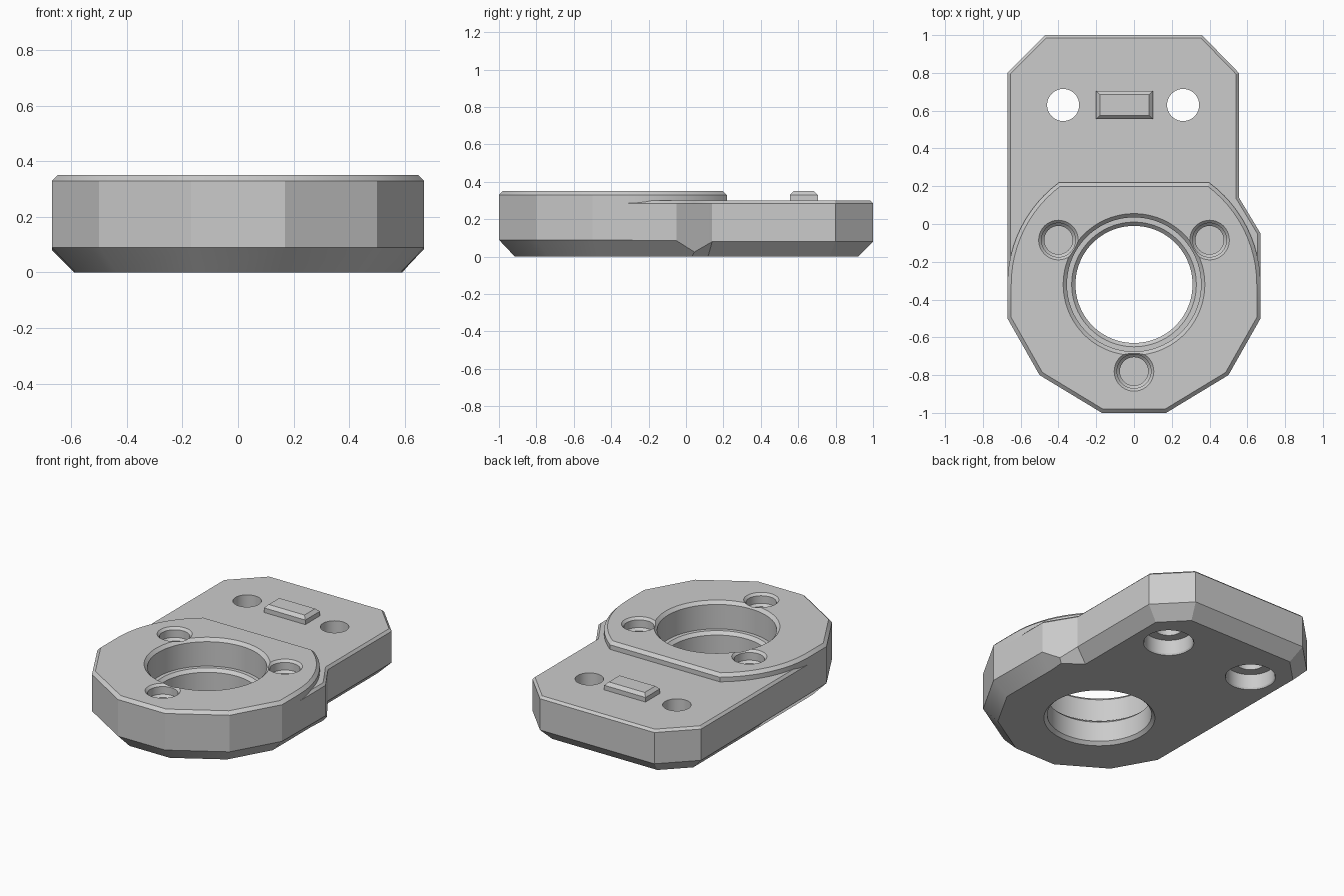
import bpy, bmesh, math
from mathutils import Vector

if "Cube" in bpy.data.objects:
    bpy.data.objects.remove(bpy.data.objects["Cube"])

GREY = 0.6
grey = bpy.data.materials.new("light_grey")
grey.use_nodes = True
grey.diffuse_color = (GREY, GREY, GREY, 1)
grey.node_tree.nodes["Principled BSDF"].inputs["Base Color"].default_value = (GREY, GREY, GREY, 1)


def inset(outline, amounts):
    """Mitred inward offset of a counter-clockwise outline, one amount per corner."""
    result = []
    n = len(outline)
    for i, d in enumerate(amounts):
        a, b, c = (Vector(outline[(i + k) % n]) for k in (-1, 0, 1))
        e, f = (b - a).normalized(), (c - b).normalized()
        n1, n2 = Vector((-e.y, e.x)), Vector((-f.y, f.x))
        result.append(b + (n1 + n2) * d / (1 + n1.dot(n2)))
    return result


def loft(name, rings):
    """Closed solid through rings of 3D points, listed from bottom to top."""
    bm = bmesh.new()
    loops = [[bm.verts.new(p) for p in ring] for ring in rings]
    n = len(loops[0])
    for low, high in zip(loops, loops[1:]):
        for i in range(n):
            j = (i + 1) % n
            bm.faces.new((low[i], low[j], high[j], high[i]))
    bm.faces.new(loops[0][::-1])
    bm.faces.new(loops[-1])
    bmesh.ops.recalc_face_normals(bm, faces=bm.faces)
    mesh = bpy.data.meshes.new(name)
    bm.to_mesh(mesh)
    bm.free()
    mesh.materials.append(grey)
    obj = bpy.data.objects.new(name, mesh)
    bpy.context.collection.objects.link(obj)
    return obj


def level(points, z):
    return [(p[0], p[1], z) for p in points]


def cutter(name, x, y, steps, sides=64):
    """Round stepped cutter from (radius, height) pairs."""
    turn = [math.tau * i / sides for i in range(sides)]
    obj = loft(name, [[(x + r * math.cos(t), y + r * math.sin(t), z) for t in turn]
                      for r, z in steps])
    obj.hide_render = True
    return obj


# Base plate: chamfered outline with a small step on one side
front = [(-0.67, -0.5), (-0.5, -0.8), (-0.17, -1), (0.17, -1), (0.5, -0.8), (0.67, -0.5)]
step = [(0.67, -0.05), (0.613, 0.045), (0.555, 0.14)]
rear = [(0.555, 0.8), (0.36, 1), (-0.47, 1), (-0.67, 0.8)]
outline = front + step + rear
n = len(outline)
depth = [0.09] * len(front) + [0.085, 0.025] + [0.08] * 5
base_plate = loft("base_plate", [
    level(inset(outline, [min(d, 0.085) for d in depth]), 0),
    [(p[0], p[1], d) for p, d in zip(outline, depth)],
    level(outline, 0.285),
    level(inset(outline, [0.015] * n), 0.30)])

# Raised flange: faceted front, rounded sides, flat back
CY, R = -0.32, 0.67
arc = [(R * math.cos(math.radians(a)), CY + R * math.sin(math.radians(a)))
       for a in [53.5 * i / 12 for i in range(13)]]
rim = front + arc + [(-x, y) for x, y in reversed(arc)]
flange = loft("raised_flange", [
    level(rim, 0.285),
    level(rim, 0.33),
    level(inset(rim, [0.02] * len(rim)), 0.35)])

# Cutters: stepped main bore, screw recesses and counterbored mounting holes
cutters = [cutter("bore_cutter", 0, CY, [
    (0.34, -0.01), (0.33, 0), (0.31, 0.02), (0.31, 0.15), (0.33, 0.17),
    (0.355, 0.17), (0.355, 0.33), (0.375, 0.35), (0.385, 0.36)], 96)]
for x, y in ((-0.4, -0.085), (0.4, -0.085), (0, -0.78)):
    cutters.append(cutter("screw_cutter", x, y, [
        (0.075, 0.15), (0.075, 0.27), (0.09, 0.285),
        (0.09, 0.335), (0.105, 0.35), (0.112, 0.357)], 40))
for x in (-0.375, 0.26):
    cutters.append(cutter("mounting_cutter", x, 0.63, [
        (0.155, -0.01), (0.145, 0.01), (0.145, 0.1), (0.085, 0.1), (0.085, 0.4)], 40))

for part in (base_plate, flange):
    for c in cutters:
        if part is flange and c.name.startswith("mounting"):
            continue
        mod = part.modifiers.new("cut", "BOOLEAN")
        mod.operation, mod.solver, mod.object = "DIFFERENCE", "EXACT", c
    bpy.context.view_layer.objects.active = part
    for mod in list(part.modifiers):
        bpy.ops.object.modifier_apply(modifier=mod.name)
for c in cutters:
    bpy.data.objects.remove(c)

# Locating tab between the mounting holes
tab = [(-0.2, 0.555), (0.1, 0.555), (0.1, 0.705), (-0.2, 0.705)]
locating_tab = loft("locating_tab", [
    level(tab, 0.29), level(tab, 0.33), level(inset(tab, [0.02] * 4), 0.35)])

# Smooth the round walls and keep the chamfer edges crisp
for obj in (base_plate, flange):
    bpy.ops.object.select_all(action="DESELECT")
    obj.select_set(True)
    bpy.context.view_layer.objects.active = obj
    bpy.ops.object.shade_smooth_by_angle(angle=math.radians(25))
